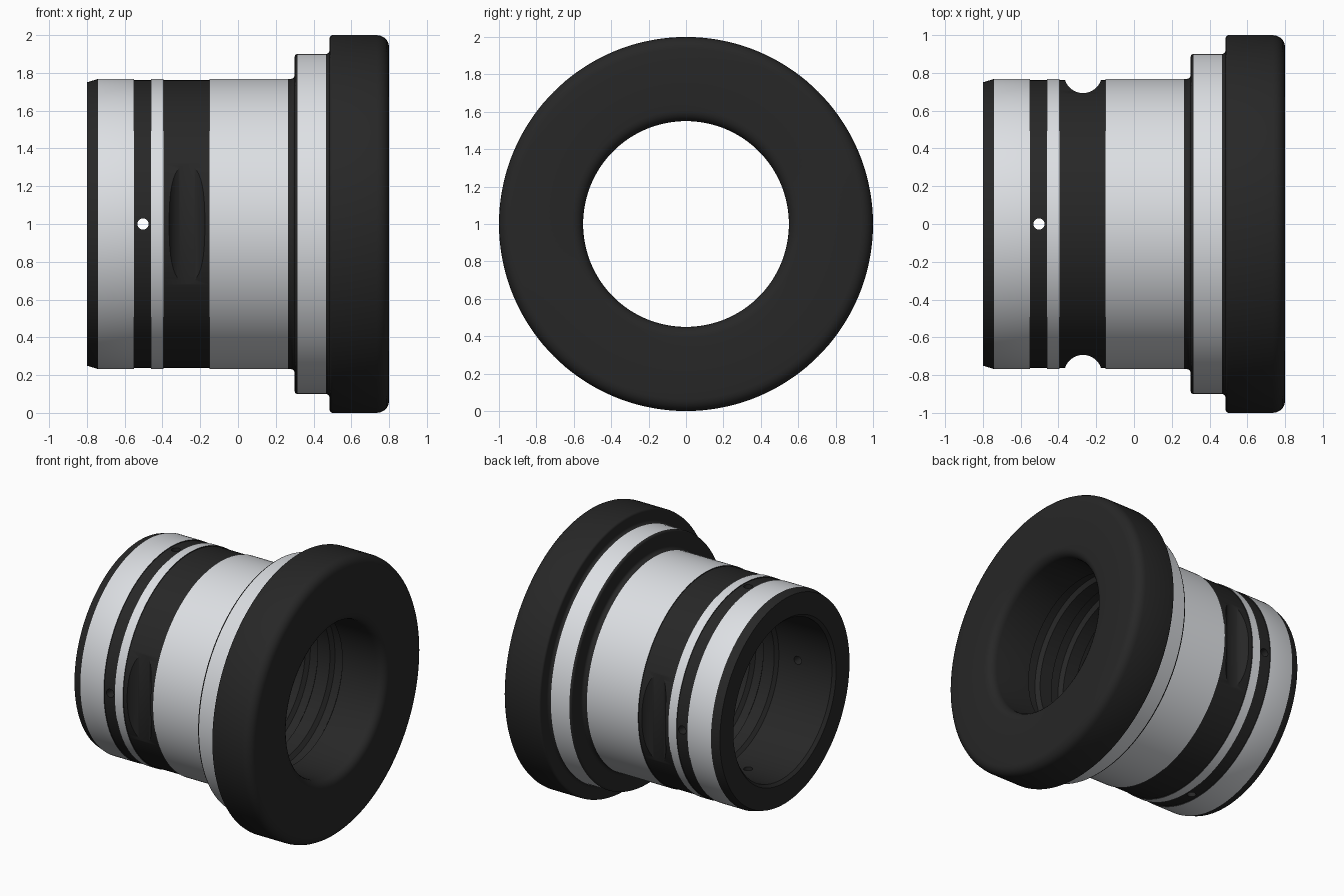
import bpy, bmesh
from math import sin, cos, pi, radians
from mathutils import Matrix, Vector

if "Cube" in bpy.data.objects:
    bpy.data.objects.remove(bpy.data.objects["Cube"])

SEG = 144
GREY, BLACK = 0, 1


def mat(name, c):
    m = bpy.data.materials.new(name)
    m.diffuse_color = (*c, 1)
    m.use_nodes = True
    m.node_tree.nodes["Principled BSDF"].inputs["Base Color"].default_value = m.diffuse_color
    return m


mats = [mat("metal grey", (0.72, 0.74, 0.77)), mat("black", (0.02, 0.02, 0.02))]


def arc(cx, cr, rad, a0, a1, n=5):
    # black rounded corner in the (x, radius) plane
    out = []
    for i in range(n + 1):
        a = radians(a0 + (a1 - a0) * i / n)
        out.append((cx + rad * cos(a), cr + rad * sin(a), BLACK))
    return out


def make_object(name, bm):
    bmesh.ops.recalc_face_normals(bm, faces=bm.faces)
    me = bpy.data.meshes.new(name)
    bm.to_mesh(me)
    bm.free()
    for m in mats:
        me.materials.append(m)
    ob = bpy.data.objects.new(name, me)
    bpy.context.collection.objects.link(ob)
    return ob


def lathe(name, profile):
    # closed profile of (x, radius, colour of the following strip) around the x axis
    bm = bmesh.new()
    rings = [[bm.verts.new((x, r * cos(2 * pi * k / SEG), 1 + r * sin(2 * pi * k / SEG)))
              for k in range(SEG)] for x, r, _ in profile]
    for i, (_, _, colour) in enumerate(profile):
        a, b = rings[i], rings[(i + 1) % len(rings)]
        for k in range(SEG):
            j = (k + 1) % SEG
            bm.faces.new((a[k], a[j], b[j], b[k])).material_index = colour
    return make_object(name, bm)


# outer shell: barrel with dark bands, stepped flange, rounded rim
R, D = 0.768, 0.762
profile = [(-0.80, 0.75, BLACK), (-0.74, R, GREY),
           (-0.55, R, BLACK), (-0.55, D, BLACK), (-0.46, D, BLACK), (-0.46, R, GREY),
           (-0.395, R, BLACK), (-0.395, D, BLACK), (-0.15, D, BLACK), (-0.15, R, GREY),
           (0.265, R, BLACK)]
profile += arc(0.28, 0.788, 0.02, -90, 0, 3)
profile += arc(0.315, 0.885, 0.015, 180, 90, 3)[:-1] + [(0.315, 0.9, GREY)]
profile += [(0.465, 0.9, BLACK)]
profile += arc(0.465, 0.92, 0.02, -90, 0, 3)
profile += arc(0.50, 0.985, 0.015, 180, 90, 3)
profile += arc(0.735, 0.935, 0.065, 90, 0)
# mouth and ribbed bore
profile += arc(0.74, 0.61, 0.06, 0, -90)
for x in (0.46, 0.26, 0.06, -0.14):
    profile += [(x, 0.55, BLACK), (x - 0.02, 0.58, BLACK),
                (x - 0.08, 0.58, BLACK), (x - 0.10, 0.55, BLACK)]
profile += [(-0.33, 0.55, BLACK), (-0.35, 0.575, BLACK),
            (-0.78, 0.575, BLACK), (-0.80, 0.595, BLACK)]
body = lathe("threaded_collar", profile)


def cut(rad, length, loc, axis, n):
    # subtract a cylinder from the body
    bm = bmesh.new()
    rot = Vector((0, 0, 1)).rotation_difference(Vector(axis)).to_matrix().to_4x4()
    bmesh.ops.create_cone(bm, cap_ends=True, segments=n, radius1=rad, radius2=rad,
                          depth=length, matrix=Matrix.Translation(loc) @ rot)
    for f in bm.faces:
        f.material_index = BLACK
    cutter = make_object("cutter", bm)
    cutter.hide_render = True
    mod = body.modifiers.new("cut", 'BOOLEAN')
    mod.operation = 'DIFFERENCE'
    mod.solver = 'EXACT'
    mod.object = cutter
    bpy.context.view_layer.objects.active = body
    bpy.ops.object.modifier_apply(modifier=mod.name)
    bpy.data.objects.remove(cutter)


# side scallops
for s in (-1, 1):
    cut(0.1, 1.4, (-0.27, s * 0.793, 1), (0, 0, 1), 48)
# cross-drilled pin holes
cut(0.03, 2.4, (-0.503, 0, 1), (0, 1, 0), 24)
cut(0.03, 2.4, (-0.503, 0, 1), (0, 0, 1), 24)

bpy.ops.object.select_all(action='DESELECT')
body.select_set(True)
bpy.context.view_layer.objects.active = body
bpy.ops.object.shade_smooth_by_angle(angle=radians(32))
